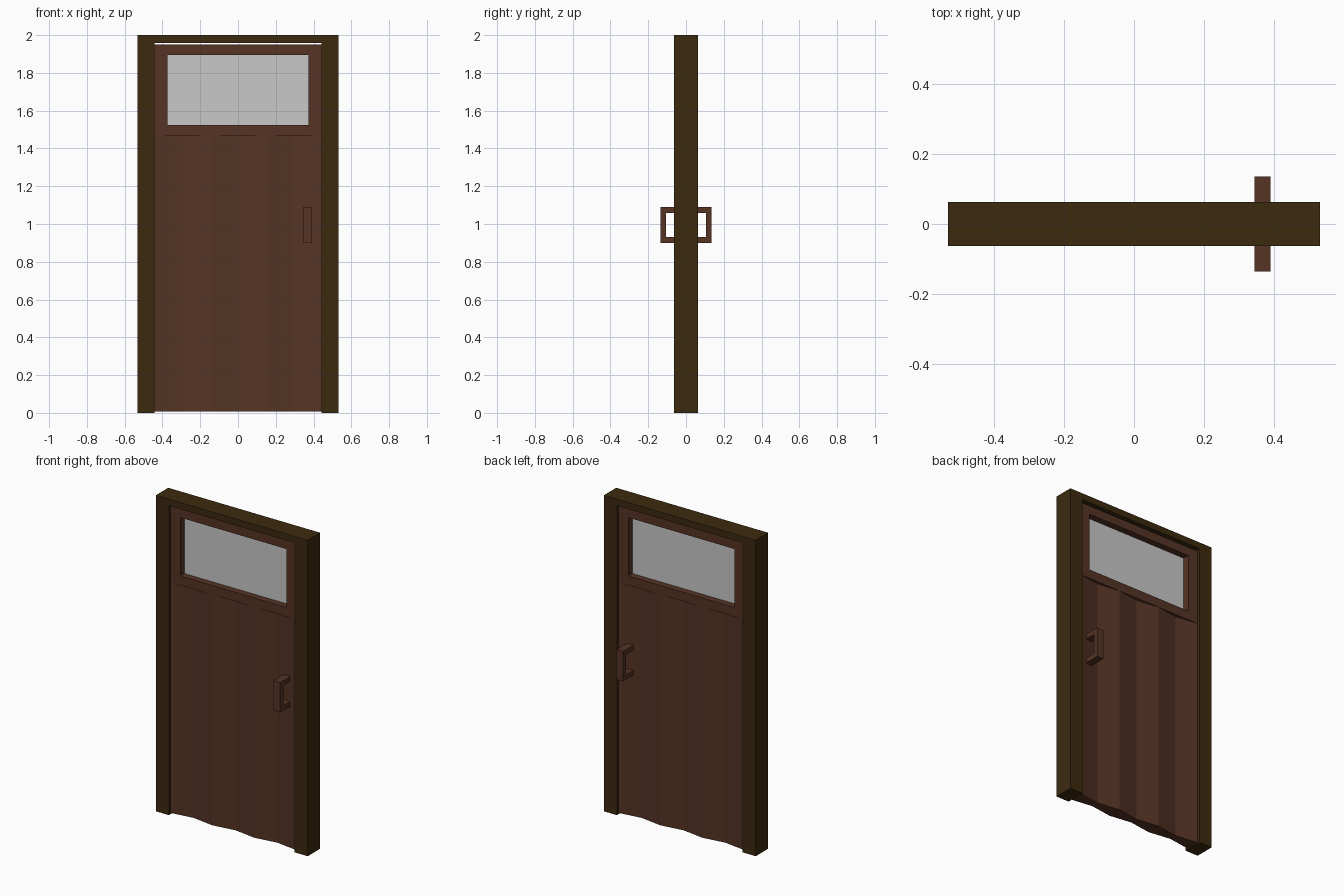
import bpy, bmesh

if "Cube" in bpy.data.objects:
    bpy.data.objects.remove(bpy.data.objects["Cube"])


def material(name, rgb):
    m = bpy.data.materials.new(name)
    m.diffuse_color = (*rgb, 1.0)
    m.use_nodes = True
    m.node_tree.nodes["Principled BSDF"].inputs["Base Color"].default_value = m.diffuse_color
    return m


DARK = material("dark frame wood", (0.045, 0.023, 0.0048))
WOOD = material("reddish door wood", (0.093, 0.034, 0.018))
GLASS = material("pale glass", (0.58, 0.58, 0.58))


def prism(name, outline, to_3d, depth, mat):
    """Extrude a closed 2D outline; to_3d maps (u, v) to a point."""
    bm = bmesh.new()
    face = bm.faces.new([bm.verts.new(to_3d(u, v)) for u, v in outline])
    new = bmesh.ops.extrude_face_region(bm, geom=[face])["geom"]
    bmesh.ops.translate(bm, vec=depth,
                        verts=[g for g in new if isinstance(g, bmesh.types.BMVert)])
    bmesh.ops.recalc_face_normals(bm, faces=bm.faces)
    mesh = bpy.data.meshes.new(name)
    bm.to_mesh(mesh)
    bm.free()
    mesh.materials.append(mat)
    ob = bpy.data.objects.new(name, mesh)
    bpy.context.collection.objects.link(ob)
    return ob


def box(name, x, y, z, mat):
    outline = [(x[0], z[0]), (x[1], z[0]), (x[1], z[1]), (x[0], z[1])]
    return prism(name, outline, lambda u, v: (u, y[0], v), (0, y[1] - y[0], 0), mat)


# Door frame: two jambs and a header as one arch
W, IN, D = 0.532, 0.441, 0.0625
arch = [(-W, 0), (-W, 2), (W, 2), (W, 0), (IN, 0), (IN, 1.959), (-IN, 1.959), (-IN, 0)]
prism("door_frame", arch, lambda u, v: (u, -D, v), (0, 2 * D, 0), DARK)

# Lower panel: pleated on both sides, ridges and valleys alternating
RIDGE, VALLEY = 0.045, 0.024
front = [(-IN + i * IN / 3, -(VALLEY if i % 2 else RIDGE)) for i in range(7)]
back = [(x, -y) for x, y in reversed(front)]
prism("pleated_panel", front + back, lambda u, v: (u, v, 0.007), (0, 0, 1.46), WOOD)

# Window surround: rails and stiles around the opening
T = 0.045
WX, Z0, Z1, Z2, Z3 = 0.372, 1.467, 1.525, 1.895, 1.95
box("window_bottom_rail", (-IN, IN), (-T, T), (Z0, Z1), WOOD)
box("window_top_rail", (-IN, IN), (-T, T), (Z2, Z3), WOOD)
for name, x in (("left", (-IN, -WX)), ("right", (WX, IN))):
    box(f"window_{name}_stile", x, (-T, T), (Z1, Z2), WOOD)

# Glass pane
box("glass_pane", (-WX, WX), (-0.003, 0.003), (Z1, Z2), GLASS)

# Pull handles on both sides
H0, H1, BAR = 0.9, 1.09, 0.031
OUT, ROOT = 0.136, 0.028
pull = [(ROOT, H0), (OUT, H0), (OUT, H1), (ROOT, H1),
        (ROOT, H1 - BAR), (OUT - BAR, H1 - BAR), (OUT - BAR, H0 + BAR), (ROOT, H0 + BAR)]
for name, s in (("front", -1), ("back", 1)):
    prism(f"{name}_handle", pull, lambda u, v: (0.345, s * u, v), (0.046, 0, 0), WOOD)
